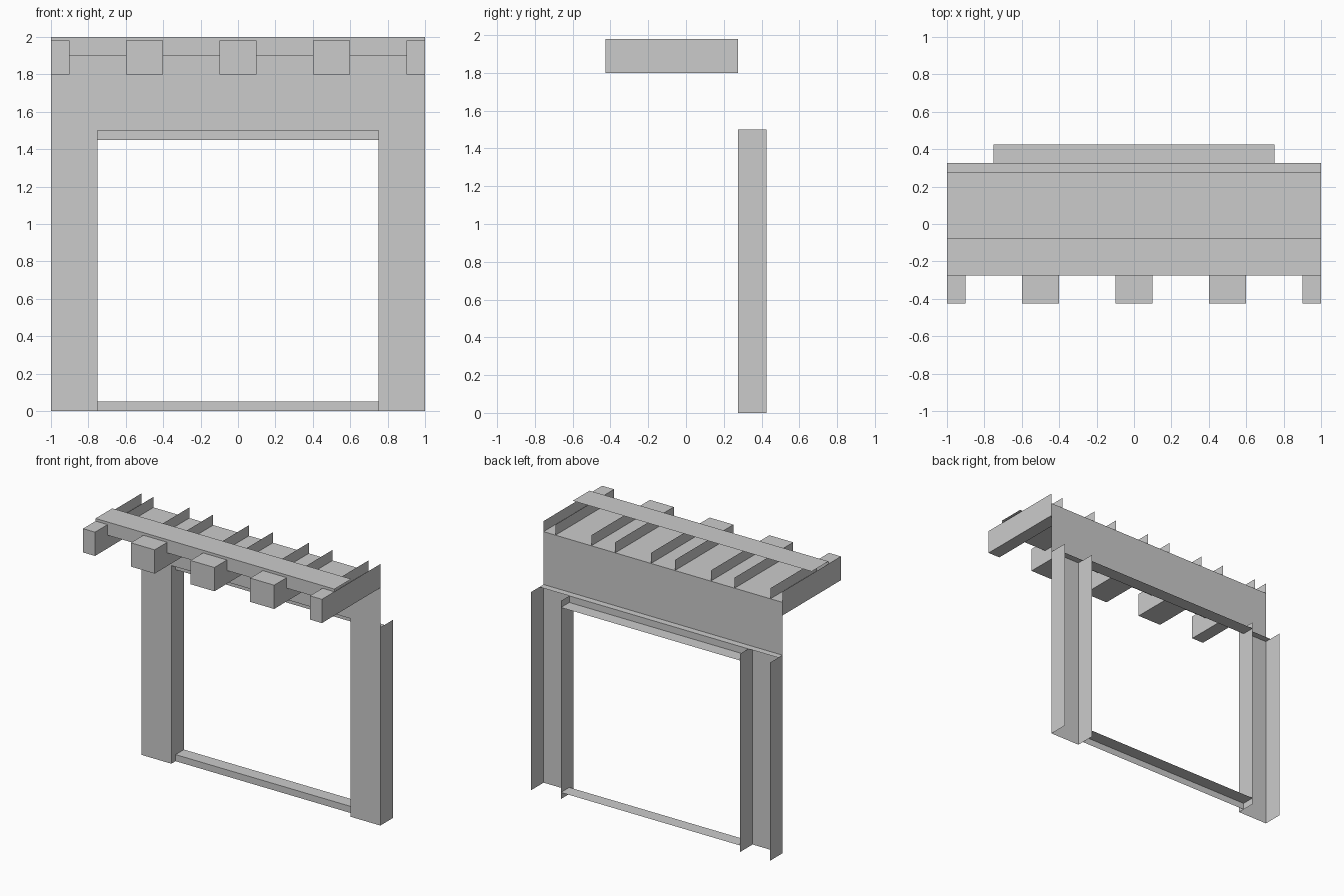
import bpy

if "Cube" in bpy.data.objects:
    bpy.data.objects.remove(bpy.data.objects["Cube"])

# Key planes: bracket noses, board, wall face, ledge / window frame, rear edge
Y_NOSE, Y_BOARD, Y_BOARD_BACK = -0.425, -0.275, -0.075
Y_WALL, Y_FRAME, Y_REAR = 0.275, 0.325, 0.425


def mesh_object(name, verts, faces):
    mesh = bpy.data.meshes.new(name)
    mesh.from_pydata(verts, [], faces)
    mesh.update()
    obj = bpy.data.objects.new(name, mesh)
    bpy.context.collection.objects.link(obj)
    return obj


def sweep_x(name, profile, x0, x1):
    """Open sheet: a (y, z) profile extruded along x."""
    n = len(profile)
    verts = [(x, y, z) for x in (x0, x1) for y, z in profile]
    faces = [(i, n + i, n + i + 1, i + 1) for i in range(n - 1)]
    return mesh_object(name, verts, faces)


def sweep_z(name, profile, z0, z1):
    """Open sheet: an (x, y) profile extruded along z."""
    n = len(profile)
    verts = [(x, y, z) for z in (z0, z1) for x, y in profile]
    faces = [(i, i + 1, n + i + 1, n + i) for i in range(n - 1)]
    return mesh_object(name, verts, faces)


def bracket(name, x0, x1, z0=1.8, z1=1.98):
    """Beam open at the rear, capped on top only in front of the board."""
    verts = [(x, y, z) for x in (x0, x1)
             for y, z in ((Y_NOSE, z0), (Y_WALL, z0), (Y_WALL, z1),
                          (Y_BOARD, z1), (Y_NOSE, z1))]
    faces = [(4, 3, 2, 1, 0), (5, 6, 7, 8, 9),      # sides
             (0, 1, 6, 5), (0, 5, 9, 4), (4, 9, 8, 3)]  # bottom, nose, top
    return mesh_object(name, verts, faces)


# Pillars: channel sections open to the back
for side, a, b in (("left", -1, -0.75), ("right", 0.75, 1)):
    sweep_z(side + "_pillar",
            [(a, Y_REAR), (a, Y_WALL), (b, Y_WALL), (b, Y_REAR)], 0, 1.5)

# Upper wall with its underside ledge
sweep_x("upper_wall", [(Y_FRAME, 1.5), (Y_WALL, 1.5), (Y_WALL, 1.9)], -1, 1)

# Window sill and lintel
sweep_x("window_sill", [(Y_FRAME, 0), (Y_FRAME, 0.05), (Y_REAR, 0.05)], -0.75, 0.75)
sweep_x("window_lintel", [(Y_FRAME, 1.5), (Y_FRAME, 1.45), (Y_REAR, 1.45)], -0.75, 0.75)

# Eave: flat deck, front fascia and top board
sweep_x("eave", [(Y_WALL, 1.9), (Y_BOARD, 1.9), (Y_BOARD, 2.0),
                 (Y_BOARD_BACK, 2.0)], -1, 1)

# Row of brackets, half width at both ends
for i in range(5):
    x = -1 + 0.5 * i
    bracket(f"bracket_{i + 1}", max(x - 0.1, -1), min(x + 0.1, 1))
